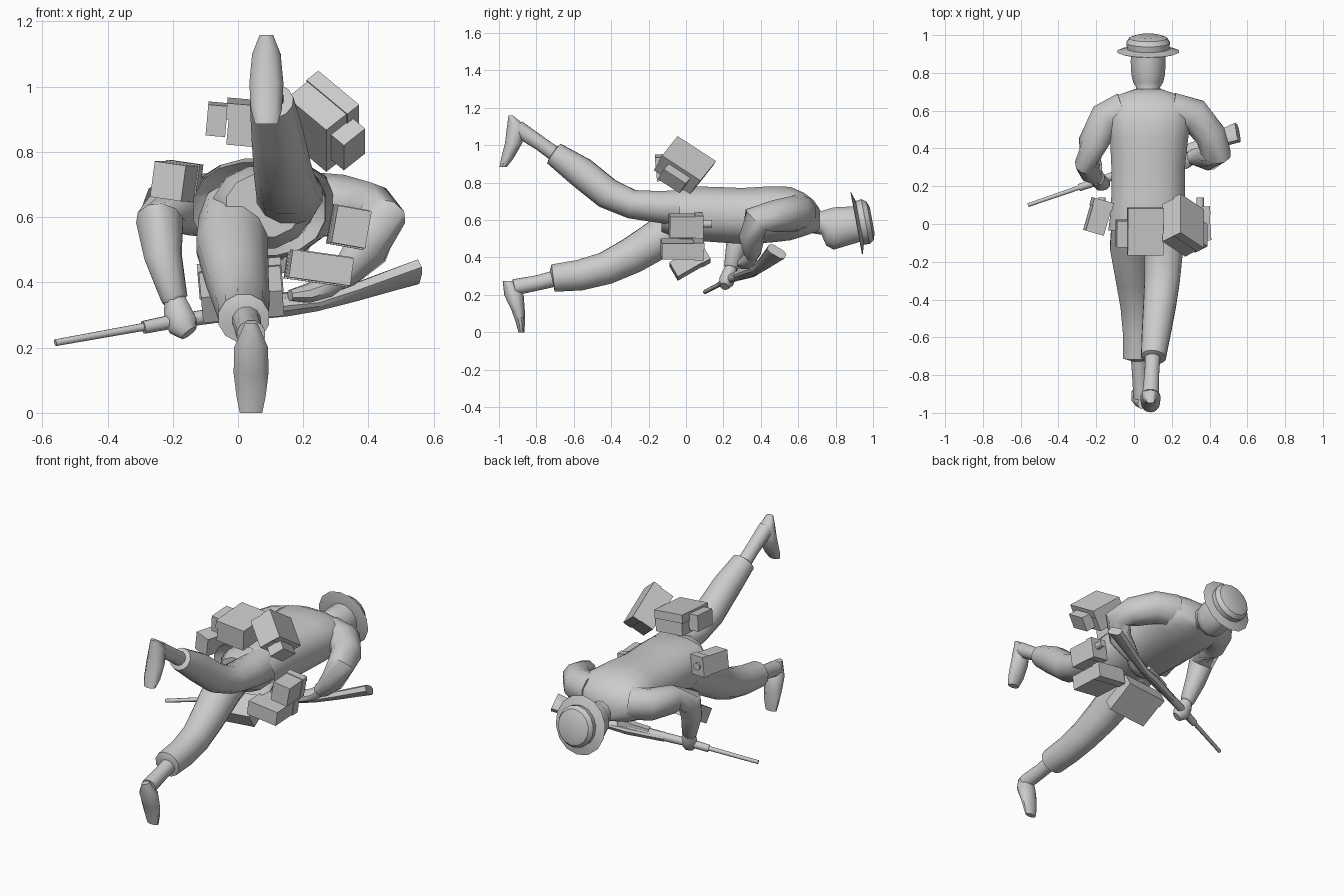
import bpy, bmesh, math
from mathutils import Vector, Matrix, Euler

grey = bpy.data.materials.new("light_grey")
grey.diffuse_color = (0.6, 0.6, 0.6, 1)


def finish(name, bm, angle):
    bmesh.ops.recalc_face_normals(bm, faces=bm.faces)
    me = bpy.data.meshes.new(name)
    bm.to_mesh(me)
    bm.free()
    me.materials.append(grey)
    ob = bpy.data.objects.new(name, me)
    bpy.context.collection.objects.link(ob)
    if angle:
        bpy.ops.object.select_all(action='DESELECT')
        ob.select_set(True)
        bpy.context.view_layer.objects.active = ob
        bpy.ops.object.shade_smooth_by_angle(angle=math.radians(angle))
    return ob


def tube(name, pts, up=(0, 0, 1), axis=None, sides=12, square=1.0, angle=50):
    """Loft through (x, y, z, side radius, up radius) rings; axis fixes the ring direction."""
    bm = bmesh.new()
    rings = []
    for i, p in enumerate(pts):
        a, b = pts[max(i - 1, 0)], pts[min(i + 1, len(pts) - 1)]
        t = Vector(axis) if axis else Vector(b[:3]) - Vector(a[:3])
        t.normalize()
        s = t.cross(Vector(up)).normalized()
        u = s.cross(t)
        ring = []
        for k in range(sides):
            w = 2 * math.pi * (k + 0.5) / sides
            c, d = math.cos(w), math.sin(w)
            c = math.copysign(abs(c) ** square, c)
            d = math.copysign(abs(d) ** square, d)
            ring.append(bm.verts.new(Vector(p[:3]) + s * c * p[3] + u * d * p[-1]))
        rings.append(ring)
    for r, q in zip(rings, rings[1:]):
        for k in range(sides):
            bm.faces.new((r[k], r[(k + 1) % sides], q[(k + 1) % sides], q[k]))
    bm.faces.new(rings[0])
    bm.faces.new(rings[-1])
    return finish(name, bm, angle)


def box(name, c, size, rot=(0, 0, 0), frame=None):
    m = frame or Euler([math.radians(r) for r in rot]).to_matrix()
    bm = bmesh.new()
    bmesh.ops.create_cube(bm, size=1)
    bm.transform(Matrix.Translation(c) @ m.to_4x4() @ Matrix.Diagonal((*size, 1)))
    return finish(name, bm, 0)


# Torso with a hollow hem, chest and squared shoulders
tube("torso", [
    (.075, .04, .63, .15, .12), (.065, -.035, .625, .205, .145), (.07, .04, .635, .20, .147),
    (.075, .15, .63, .198, .150), (.075, .30, .622, .198, .152), (.08, .45, .63, .21, .153),
    (.08, .56, .635, .225, .145), (.08, .63, .63, .22, .118), (.075, .68, .62, .17, .09),
    (.075, .715, .60, .07, .06)], axis=(0, 1, 0), sides=16, square=.85)
tube("pelvis", [(.07, .08, .63, .15, .13), (.075, -.05, .63, .155, .13), (.08, -.13, .635, .12, .10)],
     axis=(0, 1, 0))

# Trouser legs, ending in cuffs
tube("raised_leg", [
    (.15, .04, .66, .10, .11), (.158, -.14, .67, .105, .088), (.15, -.29, .685, .097, .08),
    (.137, -.42, .742, .09, .085), (.12, -.56, .855, .08, .085), (.103, -.705, .955, .068, .065),
    (.103, -.712, .96, .04, .04)])
tube("lowered_leg", [
    (-.01, .04, .60, .11, .12), (-.018, -.12, .515, .113, .11), (-.002, -.29, .41, .098, .10),
    (.012, -.43, .342, .087, .09), (.018, -.57, .305, .08, .085), (.018, -.71, .29, .08, .076),
    (.018, -.718, .288, .045, .045)])

# Ankles and feet
tube("raised_ankle", [(.10, -.69, .945, .042), (.095, -.78, 1.01, .04), (.088, -.90, 1.09, .045)])
tube("lowered_ankle", [(.025, -.69, .29, .045), (.03, -.79, .265, .042), (.04, -.92, .24, .045)])
up_foot = [(-.937, 1.158, .022, .012), (-.905, 1.10, .046, .052), (-.922, 1.01, .055, .046),
           (-.955, .93, .05, .033), (-.977, .885, .036, .02)]
low_foot = [(-.95, .275, .02, .03), (-.92, .20, .055, .052), (-.898, .12, .056, .036),
            (-.885, .05, .047, .024), (-.88, 0, .036, .016)]
for name, x, foot in (("raised_foot", .087, up_foot), ("lowered_foot", .04, low_foot)):
    tube(name, [(x, y, z, a, b) for y, z, a, b in foot], up=(0, 1, 0), axis=(0, 0, -1), sides=10)

# Arms and hands
tube("right_arm", [
    (.20, .60, .64, .10), (.32, .575, .635, .095), (.405, .47, .62, .086), (.435, .375, .60, .08),
    (.395, .35, .50, .068), (.325, .355, .425, .046), (.30, .352, .41, .038)], sides=10)
tube("left_arm", [
    (-.05, .60, .64, .10), (-.15, .56, .635, .092), (-.215, .43, .635, .08), (-.24, .315, .59, .074),
    (-.23, .275, .48, .06), (-.195, .245, .35, .042), (-.19, .243, .34, .034)], sides=10, up=(0, 1, .2))
tube("right_hand", [(.32, .355, .42, .032), (.27, .335, .385, .046, .034), (.21, .315, .365, .048, .03),
                    (.16, .30, .36, .028, .018)], sides=8)
tube("left_hand", [(-.195, .245, .355, .032), (-.185, .23, .31, .046, .04), (-.17, .215, .27, .05, .042),
                   (-.15, .205, .245, .03, .025)], sides=8, up=(0, 1, 0))

# Head and neck, face turned down
tube("head", [
    (.075, .66, .60, .07, .07), (.075, .725, .585, .066, .066), (.075, .75, .56, .082, .10),
    (.075, .79, .555, .092, .117), (.075, .86, .567, .096, .108), (.075, .93, .58, .09, .10)],
    axis=(0, 1, 0))

# Round hat: brim and crown
n = Vector((0, .983, .184))
hat = [(-.015, .165), (-.012, .172), (.004, .118), (.035, .122), (.06, .105), (.072, .07)]
tube("hat", [(*(Vector((.075, .925, .585)) + n * d), r * .97, r) for d, r in hat], axis=n, sides=14, angle=35)

# Rifle: bayonet, fore end and flat stock
tube("bayonet", [(-.56, .10, .215, .011), (-.27, .20, .267, .013)], sides=8)
tube("barrel", [(-.29, .193, .262, .021), (-.20, .223, .28, .023), (.0, .293, .308, .025),
                (.15, .345, .33, .027)], sides=8)
tube("stock", [(-.05, .275, .30, .026, .02), (.15, .345, .325, .034, .024), (.24, .375, .335, .026, .02),
               (.36, .418, .37, .036, .022), (.55, .485, .432, .056, .026)], sides=8, up=(0, .5, .85),
     square=.6, angle=30)
box("bolt_housing", (.12, .335, .345), (.18, .04, .035), (0, -12, 19))

# Large tilted pack with its side pocket
a, b = Vector((0, .2, -.13)).normalized(), Vector((.12, -.08, -.1)).normalized()
c = a.cross(b)
frame = Matrix((a, b, c)).transposed()
pack = Vector((.258, -.01, .89))
box("large_pack", pack, (.235, .175, .13), frame=frame)
box("large_pack_flap", pack - c * .045, (.245, .183, .05), frame=frame)
box("large_pack_pocket", pack + b * .11, (.14, .07, .09), frame=frame)

# Back pack with its side pocket
box("back_pack", (.06, -.04, .885), (.18, .24, .125), (4, 5, 0))
box("back_pack_flap", (.06, -.04, .925), (.19, .25, .05), (4, 5, 0))
box("back_pack_pocket", (-.065, -.05, .90), (.06, .14, .095), (4, 5, 0))

# Belt pouches around the waist, each with a lid
pouches = [
    ("left_pouch", (-.19, .04, .71), (.10, .18, .11), (0, 8, -16)),
    ("right_pouch", (.342, 0, .57), (.105, .18, .115), (0, 10, 4)),
    ("lower_right_pouch", (.25, -.02, .445), (.19, .225, .085), (0, 8, 3)),
    ("belly_pouch", (.01, .02, .375), (.25, .20, .09), (30, -5, 0))]
for name, c, s, r in pouches:
    box(name, c, s, r)
    off = Euler([math.radians(v) for v in r]).to_matrix() @ Vector((0, s[1] * .38, 0))
    box(name + "_lid", Vector(c) + off, (s[0] + .008, s[1] * .24, s[2] + .008), r)
for x, z, name in ((-.17, .71, "left_buckle"), (.35, .58, "right_buckle")):
    tube(name, [(x, .08, z, .022), (x, .14, z, .022)], sides=8)
